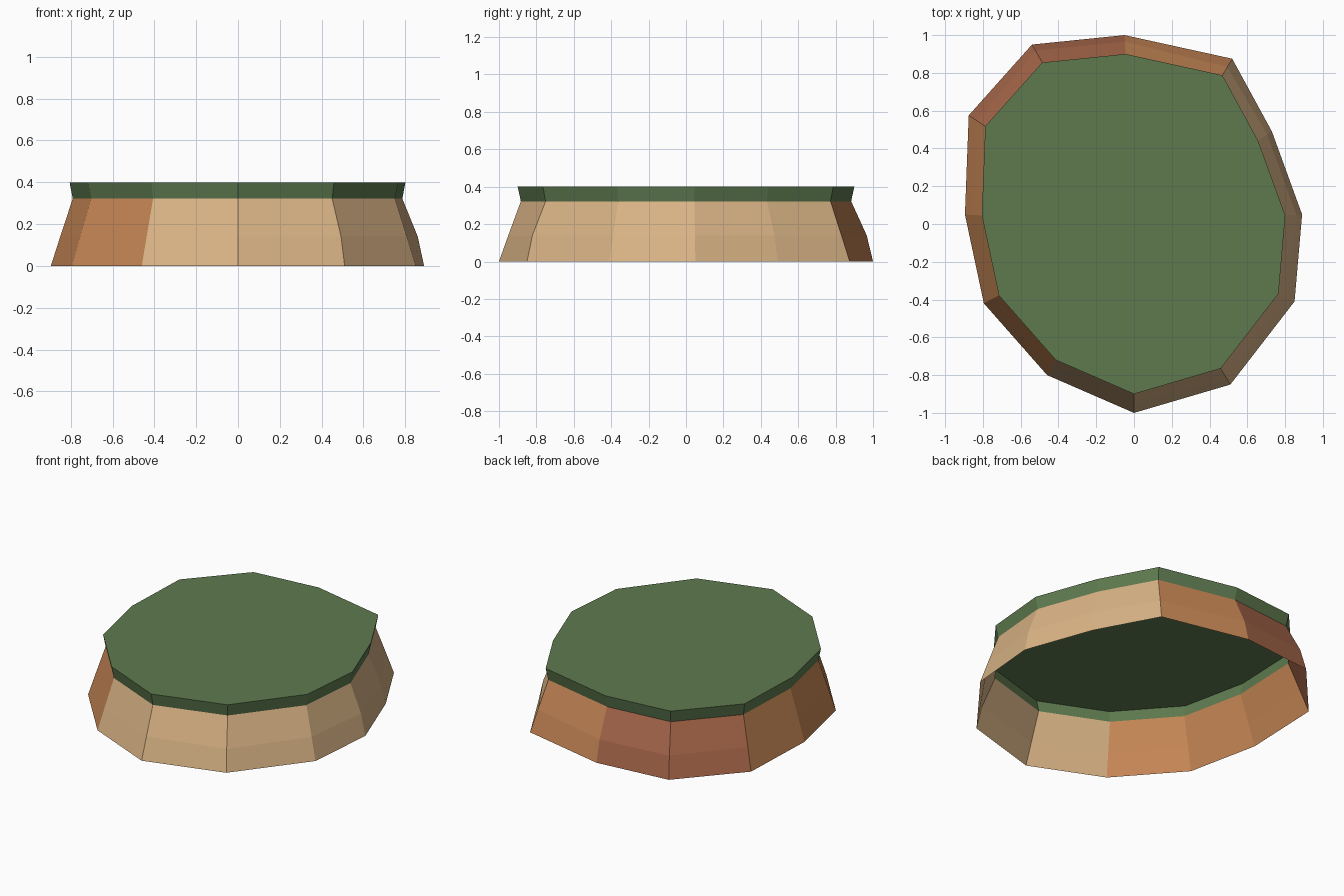
import bpy
import bmesh

if "Cube" in bpy.data.objects:
    bpy.data.objects.remove(bpy.data.objects["Cube"])


def linear(c):
    c /= 255
    return c / 12.92 if c <= 0.04045 else ((c + 0.055) / 1.055) ** 2.4


def material(name, rgb):
    m = bpy.data.materials.new(name)
    m.diffuse_color = (*[linear(c) for c in rgb], 1)
    m.use_nodes = True
    m.node_tree.nodes["Principled BSDF"].inputs["Base Color"].default_value = m.diffuse_color
    return m


GRASS = material("grass green", (94, 122, 79))
TAN = material("sandy tan", (218, 180, 134))
ORANGE = material("clay orange", (200, 136, 86))
RED = material("reddish earth", (168, 103, 74))

# Irregular twelve-sided footprint, clockwise from the back
OUTLINE = [(-0.05, 1.0), (0.52, 0.875), (0.73, 0.49), (0.89, 0.05),
           (0.85, -0.41), (0.51, -0.85), (0.0, -1.0), (-0.46, -0.80),
           (-0.795, -0.42), (-0.895, 0.05), (-0.875, 0.575), (-0.54, 0.95)]
N = len(OUTLINE)
BULGED = {0, 2, 3, 5, 11}      # corners that swell slightly at mid height


def side_colour(i):
    """Earth colour slot of the wall between corners i and i + 1."""
    if 1 <= i <= 6:
        return 0
    return 2 if i >= 10 else 1


def ring(bm, scale, z, bulge=0.0):
    verts = []
    for i, (x, y) in enumerate(OUTLINE):
        s = scale + (bulge if i in BULGED else 0)
        verts.append(bm.verts.new((x * s, y * s, z)))
    return verts


def bridge(bm, low, high, colour):
    for i in range(N):
        j = (i + 1) % N
        bm.faces.new((low[j], low[i], high[i], high[j])).material_index = colour(i)


def finish(bm, name, materials):
    mesh = bpy.data.meshes.new(name)
    bm.to_mesh(mesh)
    bm.free()
    for m in materials:
        mesh.materials.append(m)
    ob = bpy.data.objects.new(name, mesh)
    bpy.context.collection.objects.link(ob)


# Sloping earth wall, open underneath
bm = bmesh.new()
base = ring(bm, 1.0, 0)
middle = ring(bm, 0.95, 0.14, 0.016)
neck = ring(bm, 0.883, 0.322)
bridge(bm, base, middle, side_colour)
bridge(bm, middle, neck, side_colour)
finish(bm, "earth_wall", [TAN, ORANGE, RED])

# Grass cap with a short flaring rim
bm = bmesh.new()
lower = ring(bm, 0.883, 0.322)
upper = ring(bm, 0.9, 0.4)
bridge(bm, lower, upper, lambda i: 0)
bm.faces.new(upper[::-1])
finish(bm, "grass_cap", [GRASS])
